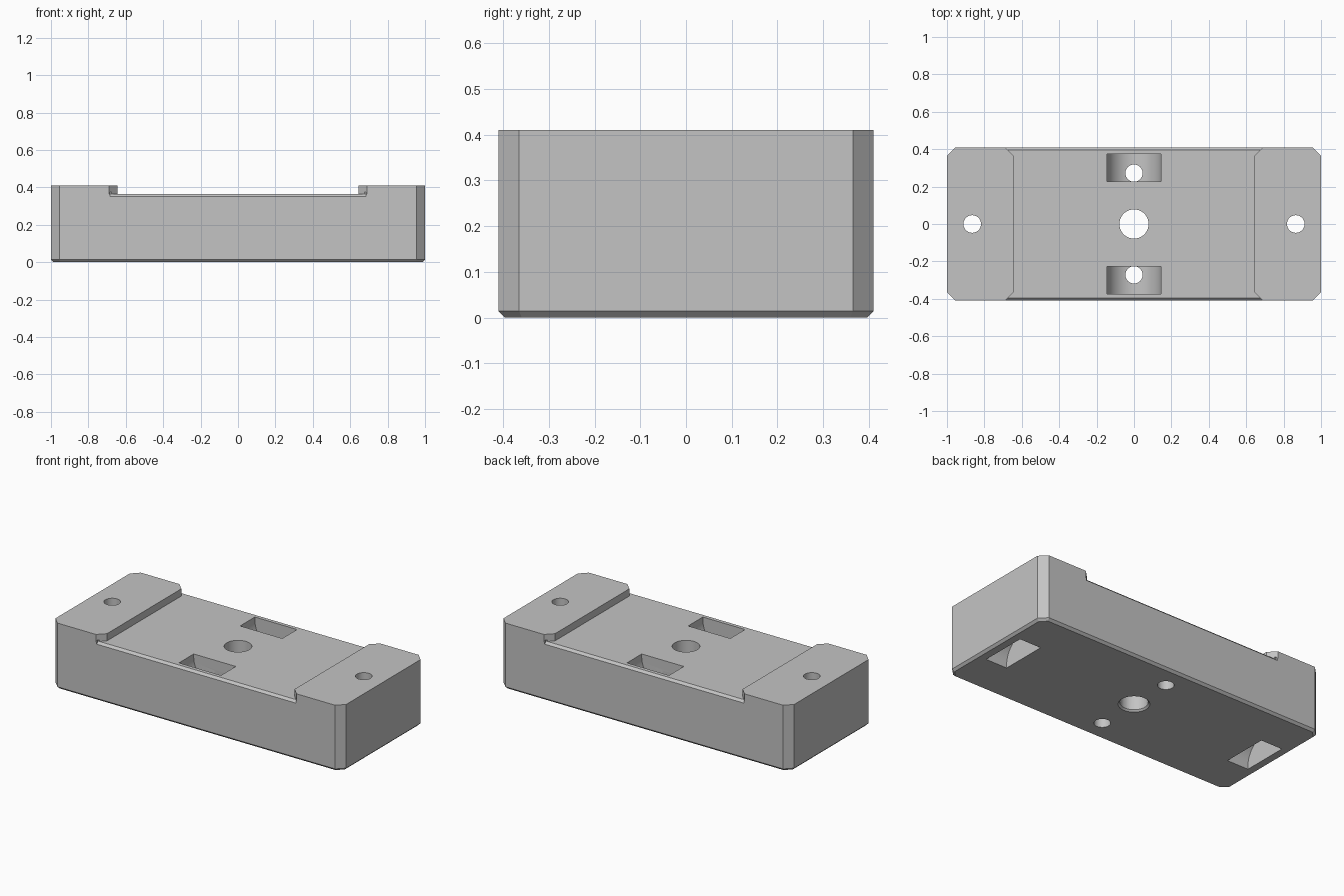
import bpy, bmesh, math
from mathutils import Vector

cube = bpy.data.objects.get("Cube")
if cube:
    bpy.data.objects.remove(cube, do_unlink=True)

grey = bpy.data.materials.new("plain grey")
grey.use_nodes = True
colour = (0.55, 0.55, 0.55, 1)
grey.diffuse_color = colour
grey.node_tree.nodes["Principled BSDF"].inputs["Base Color"].default_value = colour


def prism(name, points, direction, bottom_bevel=0):
    """Extrude a closed planar profile along a direction."""
    bm = bmesh.new()
    face = bm.faces.new([bm.verts.new(p) for p in points])
    ext = bmesh.ops.extrude_face_region(bm, geom=[face], use_keep_orig=True)
    top = [g for g in ext["geom"] if isinstance(g, bmesh.types.BMVert)]
    bmesh.ops.translate(bm, verts=top, vec=Vector(direction))
    bmesh.ops.recalc_face_normals(bm, faces=bm.faces)
    if bottom_bevel:
        low = [e for e in bm.edges if all(v.co.z < 0.001 for v in e.verts)]
        bmesh.ops.bevel(bm, geom=low, offset=bottom_bevel, segments=1, affect='EDGES')
    return finish(name, bm)


def hole(name, x, y, r_low, r_top, z0, z1):
    """Round or conical cutter standing upright."""
    bm = bmesh.new()
    bmesh.ops.create_cone(bm, cap_ends=True, segments=48, radius1=r_low, radius2=r_top, depth=z1 - z0)
    bmesh.ops.translate(bm, verts=bm.verts, vec=(x, y, (z0 + z1) / 2))
    return finish(name, bm)


def finish(name, bm):
    mesh = bpy.data.meshes.new(name)
    bm.to_mesh(mesh)
    bm.free()
    mesh.materials.append(grey)
    obj = bpy.data.objects.new(name, mesh)
    bpy.context.collection.objects.link(obj)
    return obj


def half_round(radius, rim, surface, overshoot, sign):
    """Half-disc profile (across, height) sunk from a surface."""
    arc = [math.pi * i / 32 for i in range(33)]
    pts = [(radius * math.cos(a), surface - sign * (rim + radius * math.sin(a))) for a in arc]
    return pts + [(-radius, surface + sign * overshoot), (radius, surface + sign * overshoot)]


W, D, H = 1.0, 0.41, 0.41
C, FLOOR, EDGE = 0.045, 0.365, 0.014

# Block with clipped corners and a chamfered base
outline = [(-W + C, -D), (W - C, -D), (W, -D + C), (W, D - C),
           (W - C, D), (-W + C, D), (-W, D - C), (-W, -D + C)]
block = prism("mounting_block", [(x, y, 0) for x, y in outline], (0, 0, H), EDGE)

cutters = []

# Shallow channel that flares where it meets the long sides
a, b, far = 0.645, 0.69, 0.5
flare = D - (b - a)
wide = a + far - flare
channel = [(-wide, -far), (wide, -far), (a, -flare), (a, flare),
           (wide, far), (-wide, far), (-a, flare), (-a, -flare)]
cutters.append(prism("channel_cutter", [(x, y, FLOOR) for x, y in channel], (0, 0, 0.2)))

for s in (-1, 1):
    # Chamfer along the channel floor edge
    lip = [(s * (D - EDGE), FLOOR), (s * (D + EDGE), FLOOR - 2 * EDGE), (s * (D + EDGE), FLOOR + 0.01),
           (s * (D - EDGE), FLOOR + 0.01)]
    cutters.append(prism("lip_cutter", [(-0.685, y, z) for y, z in lip], (1.37, 0, 0)))

    # Half-round pocket in the channel with its screw hole
    pocket = half_round(0.145, 0.02, FLOOR, 0.1, 1)
    cutters.append(prism("upper_pocket_cutter", [(u, s * 0.228, z) for u, z in pocket], (0, s * 0.145, 0)))
    cutters.append(hole("inner_screw_cutter", 0, s * 0.272, 0.046, 0.046, -0.1, 0.3))

    # Half-round pocket under each raised end with its screw hole
    pocket = half_round(0.145, 0.02, 0, 0.1, -1)
    cutters.append(prism("lower_pocket_cutter", [(s * 0.793, u, z) for u, z in pocket], (s * 0.147, 0, 0)))
    cutters.append(hole("end_screw_cutter", s * 0.865, 0, 0.047, 0.047, 0.1, 0.6))

# Central bore, countersunk from below
cutters.append(hole("bore_cutter", 0, 0, 0.078, 0.078, -0.1, 0.6))
cutters.append(hole("countersink_cutter", 0, 0, 0.098, 0.074, -0.01, 0.014))

bpy.context.view_layer.objects.active = block
for cutter in cutters:
    mod = block.modifiers.new("cut", 'BOOLEAN')
    mod.operation, mod.solver, mod.object = 'DIFFERENCE', 'EXACT', cutter
    bpy.ops.object.modifier_apply(modifier=mod.name)
    bpy.data.objects.remove(cutter, do_unlink=True)

bpy.ops.object.select_all(action='DESELECT')
block.select_set(True)
bpy.ops.object.shade_smooth_by_angle(angle=math.radians(25))
